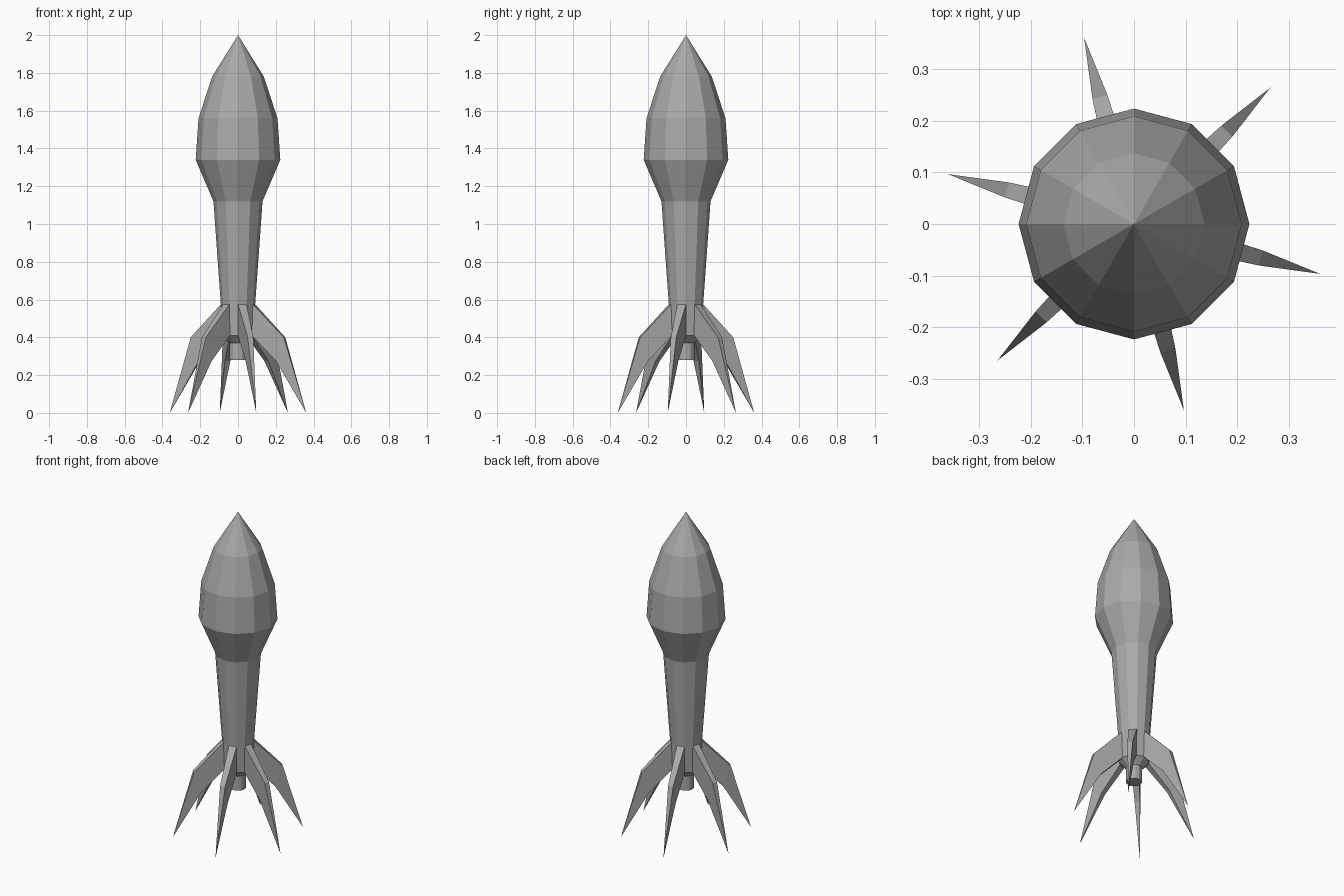
import bpy
from math import cos, sin, pi, radians

if "Cube" in bpy.data.objects:
    bpy.data.objects.remove(bpy.data.objects["Cube"])

SIDES = 12
# Hull profile: (radius, height) from the nozzle up to below the nose point
PROFILE = [(0.046, 0.28), (0.046, 0.37), (0.085, 0.41), (0.091, 0.575),
           (0.13, 1.12), (0.224, 1.34), (0.209, 1.56), (0.137, 1.78)]
FIN_ROW = 2  # the band between profile rings 2 and 3 carries the fins

# Dark grey finish
grey = bpy.data.materials.new("dark_grey")
grey.diffuse_color = (0.4, 0.4, 0.4, 1)
grey.use_nodes = True
grey.node_tree.nodes["Principled BSDF"].inputs["Base Color"].default_value = grey.diffuse_color


def add_object(name, verts, faces):
    mesh = bpy.data.meshes.new(name)
    mesh.from_pydata(verts, [], faces)
    mesh.materials.append(grey)
    mesh.update()
    obj = bpy.data.objects.new(name, mesh)
    bpy.context.collection.objects.link(obj)
    return obj


def ring_point(r, z, i):
    a = 2 * pi * i / SIDES
    return (r * cos(a), r * sin(a), z)


# Hull: lathed 12-sided body with a pointed nose and capped nozzle,
# left open where the fins grow out of every second side
verts = [ring_point(r, z, i) for r, z in PROFILE for i in range(SIDES)]
verts.append((0, 0, 2.0))
nose = len(verts) - 1
faces = [tuple(reversed(range(SIDES)))]
for k in range(len(PROFILE) - 1):
    for i in range(SIDES):
        if k == FIN_ROW and i % 2 == 1:
            continue
        j = (i + 1) % SIDES
        a, b = k * SIDES, (k + 1) * SIDES
        faces.append((a + i, a + j, b + j, b + i))
top = (len(PROFILE) - 1) * SIDES
faces += [(top + i, top + (i + 1) % SIDES, nose) for i in range(SIDES)]
add_object("rocket_hull", verts, faces)


# Fins: swept out from a hull side, bent at the knee and tapering to a point
def add_fin(n):
    i = 2 * n + 1
    ang = radians(30 * i + 15)
    c, s = cos(ang), sin(ang)

    def place(r, t, z):
        return (r * c - t * s, r * s + t * c, z)

    (r0, z0), (r1, z1) = PROFILE[FIN_ROW], PROFILE[FIN_ROW + 1]
    v = [ring_point(r0, z0, i), ring_point(r0, z0, i + 1),
         ring_point(r1, z1, i + 1), ring_point(r1, z1, i),
         place(0.212, -0.015, 0.275), place(0.212, 0.015, 0.275),
         place(0.255, 0.015, 0.40), place(0.255, -0.015, 0.40),
         place(0.374, 0, 0.0)]
    f = []
    for k in range(4):
        m = (k + 1) % 4
        f += [(k, m, 4 + m, 4 + k), (4 + k, 4 + m, 8)]
    add_object(f"fin_{n + 1}", v, f)


for n in range(6):
    add_fin(n)
